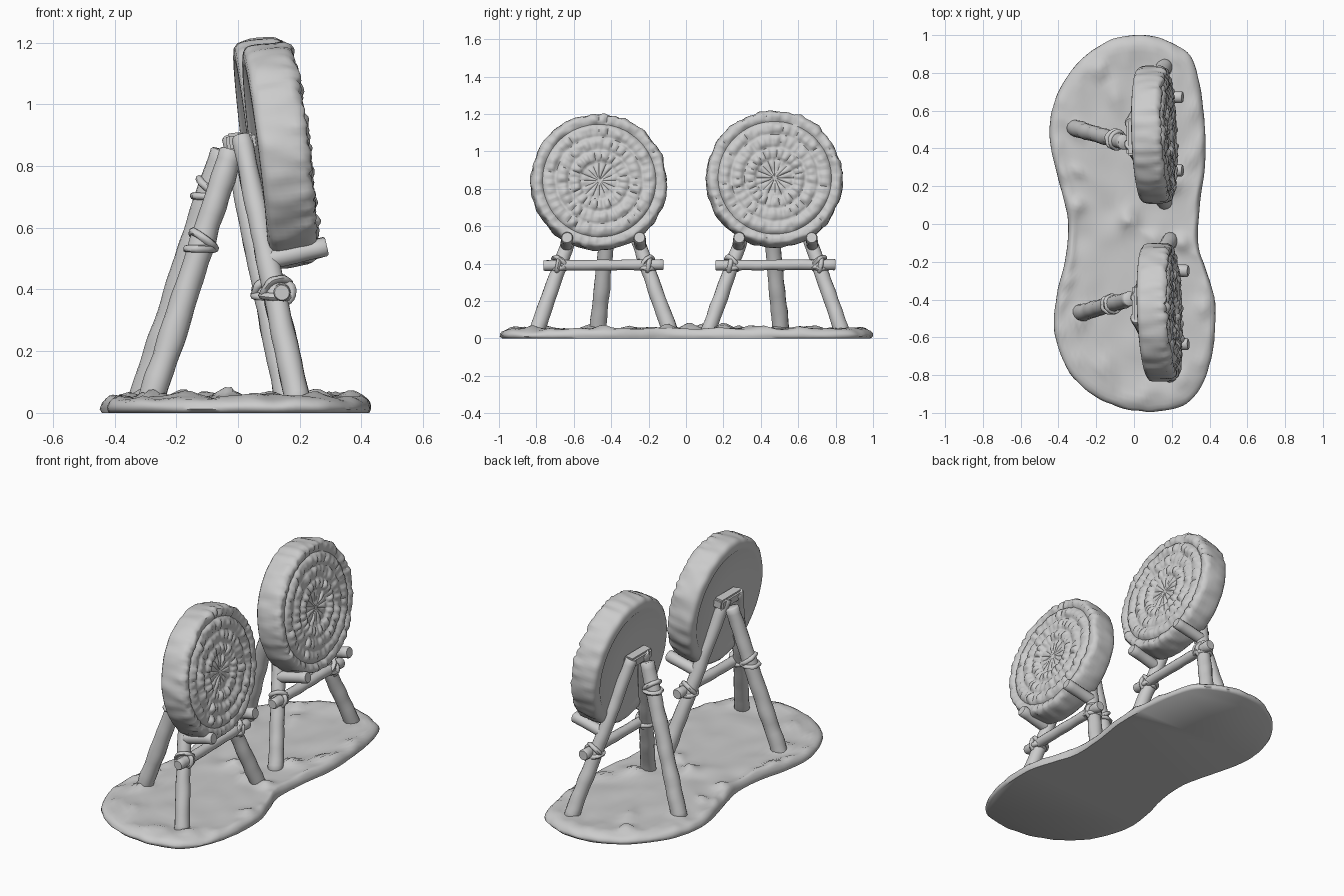
import bpy, bmesh, math, random
from mathutils import Vector, Matrix, noise

if "Cube" in bpy.data.objects:
    bpy.data.objects.remove(bpy.data.objects["Cube"])

random.seed(4)
GREY = bpy.data.materials.new("plain grey")
GREY.diffuse_color = (0.6, 0.6, 0.6, 1)
GREY.use_nodes = True
GREY.node_tree.nodes["Principled BSDF"].inputs["Base Color"].default_value = GREY.diffuse_color


def finish(name, bm, angle=50):
    bmesh.ops.recalc_face_normals(bm, faces=bm.faces)
    me = bpy.data.meshes.new(name)
    bm.to_mesh(me)
    bm.free()
    me.materials.append(GREY)
    ob = bpy.data.objects.new(name, me)
    bpy.context.collection.objects.link(ob)
    bpy.ops.object.select_all(action='DESELECT')
    ob.select_set(True)
    bpy.context.view_layer.objects.active = ob
    bpy.ops.object.shade_smooth_by_angle(angle=math.radians(angle))
    return ob


def skin(bm, rings):
    """Bridge a list of closed vertex rings and cap both ends."""
    n = len(rings[0])
    for a, b in zip(rings, rings[1:]):
        for i in range(n):
            j = (i + 1) % n
            bm.faces.new((a[i], a[j], b[j], b[i]))
    bm.faces.new(rings[0])
    bm.faces.new(rings[-1])


def pole(name, a, b, r0, r1, rough=0.12, sides=14):
    """Slightly knotty wooden pole from a to b."""
    a, b = Vector(a), Vector(b)
    d = b - a
    q = d.to_track_quat('Z', 'Y')
    rows = max(5, int(d.length / 0.03))
    bm = bmesh.new()
    rings = []
    for k in range(-1, rows + 2):
        t = min(max(k / rows, 0), 1)
        r = (r0 + (r1 - r0) * t) * (0.86 if k in (-1, rows + 1) else 1)
        ring = []
        for i in range(sides):
            w = 2 * math.pi * i / sides
            dirn = q @ Vector((math.cos(w), math.sin(w), 0))
            p = a + d * t + dirn * r
            p += dirn * r * rough * noise.noise(p * 14)
            if k in (-1, rows + 1):
                p += d.normalized() * (0.006 if k > 0 else -0.006)
            ring.append(bm.verts.new(p))
        rings.append(ring)
    skin(bm, rings)
    return finish(name, bm)


def rope(name, c, axis, R, r, tilt=0.0):
    """Lumpy rope ring wound round an axis."""
    q = Vector(axis).to_track_quat('Z', 'Y') @ Matrix.Rotation(tilt, 3, 'X').to_quaternion()
    bm = bmesh.new()
    n, m = 24, 8
    grid = []
    for i in range(n):
        u = 2 * math.pi * i / n
        row = []
        for j in range(m):
            v = 2 * math.pi * j / m
            p = Vector(((R + r * math.cos(v)) * math.cos(u),
                        (R + r * math.cos(v)) * math.sin(u), r * math.sin(v)))
            p = Vector(c) + q @ (p * (1 + 0.14 * noise.noise(p * 30 + Vector(c) * 9)))
            row.append(bm.verts.new(p))
        grid.append(row)
    for i in range(n):
        for j in range(m):
            k, l = (i + 1) % n, (j + 1) % m
            bm.faces.new((grid[i][j], grid[k][j], grid[k][l], grid[i][l]))
    finish(name, bm)


# ---- ground: peanut outline, lumpy top, flat underside
OUT = [(0, 1), (.12, .99), (.22, .95), (.31, .87), (.36, .66), (.38, .36), (.35, .12), (.34, -.1),
       (.38, -.24), (.43, -.42), (.42, -.65), (.37, -.83), (.28, -.95), (.14, -.99), (0, -.99),
       (-.18, -.93), (-.34, -.79), (-.42, -.58), (-.41, -.38), (-.36, -.17), (-.35, .02),
       (-.39, .2), (-.44, .4), (-.44, .57), (-.39, .72), (-.29, .86), (-.14, .97)]


def outline(steps=6):
    pts = [Vector(p) for p in OUT]
    n, res = len(pts), []
    for i in range(n):
        p0, p1, p2, p3 = (pts[(i + k - 1) % n] for k in range(4))
        for s in range(steps):
            t = s / steps
            res.append(0.5 * (2 * p1 + (p2 - p0) * t + (2 * p0 - 5 * p1 + 4 * p2 - p3) * t * t
                              + (3 * p1 - p0 - 3 * p2 + p3) * t ** 3))
    return res


MOUNDS = [(-.1, .67, .03, .05), (-.03, .02, .035, .06), (-.3, .1, .03, .05), (.3, .35, .03, .06),
          (.25, -.1, .035, .06), (-.18, .82, .03, .04), (-.35, -.3, .02, .05), (.32, .6, .02, .06),
          (-.3, .28, .025, .04), (.1, -.08, .025, .06), (-.15, -.75, .02, .06), (.25, -.82, .02, .05),
          (.2, .2, .03, .05), (.36, -.45, .02, .05), (-.28, -.5, .03, .06), (-.29, .5, .03, .06)]


def ground_z(x, y, s):
    z = 0.048 + 0.012 * noise.noise(Vector((x * 7, y * 7, 1)))
    z += sum(h * math.exp(-((x - a) ** 2 + (y - b) ** 2) / (w * w * .6)) for a, b, h, w in MOUNDS)
    edge = max(0, 1 - abs(s - .9) / .12)
    return z + edge * 0.022 * max(0, noise.noise(Vector((x * 13, y * 13, 5))) + .2)


bm = bmesh.new()
rings = []
path = outline()
for s, f in [(.985, 0), (1, .25), (.997, .5), (.985, .75), (.965, .9), (.94, 1), (.91, 1), (.87, 1), (.83, 1),
             (.78, 1), (.72, 1), (.66, 1), (.6, 1), (.53, 1), (.46, 1), (.39, 1), (.32, 1), (.25, 1),
             (.18, 1), (.11, 1), (.05, 1)]:
    ring = []
    for p in path:
        k = s * (1 + (.008 * noise.noise(Vector((p.x * 14, p.y * 14, f * 2))) if f < 1 else 0))
        x, y = p.x * k, p.y * min(k, 1)
        ring.append(bm.verts.new((x, y, f * ground_z(x, y, s))))
    rings.append(ring)
skin(bm, rings)
finish("ground_base", bm, 60)

# ---- straw target: revolved profile with woven rings on the face
RAD, HALF, SEG = 0.362, 0.075, 144
BANDS = [(.0, .10, 16), (.10, .165, 24), (.165, .235, 32), (.235, .30, 40), (.30, RAD, 46)]


def face_height(r, w, seed):
    for k, (r0, r1, n) in enumerate(BANDS):
        if r <= r1 or k == len(BANDS) - 1:
            t = min(max((r - r0) / (r1 - r0), 0), 1)
            u = w / (2 * math.pi) * n + k * .37
            cell = noise.cell(Vector((math.floor(u) % n + .5, k * 7.5 + .5, seed)))
            strand = abs(math.sin(math.pi * u)) ** .6
            if k == 0:
                return 0.004 + 0.016 * t * strand * (.6 + .5 * cell) * math.sin(math.pi * min(t, .95)) ** .4
            return (0.008 if k < 4 else 0) + math.sin(math.pi * t) ** .7 * (
                0.008 + 0.010 * strand + 0.006 * cell)


def target(name, loc, turn, seed):
    prof = [(-HALF + .006, .02, 0), (-HALF + .006, .15, 0), (-HALF + .006, .295, 0), (-HALF, .305, 0),
            (-HALF, .325, 0), (-HALF + .004, .345, .3), (-HALF + .015, RAD - .004, .7), (-.045, RAD, 1),
            (-.02, RAD + .003, 1), (.005, RAD + .003, 1), (.03, RAD + .002, 1),
            (.052, RAD, 1.3), (HALF - .01, RAD - .003, 1.5)]
    rows = 44
    prof += [(None, RAD - .012 - (RAD - .018) * i / rows, .5 if i < 3 else 0) for i in range(rows + 1)]
    M = (Matrix.Translation(loc) @ Matrix.Rotation(turn, 4, 'Z') @ Matrix.Rotation(math.radians(-7), 4, 'Y'))
    bm = bmesh.new()
    rings = []
    for x, r, rough in prof:
        ring = []
        for i in range(SEG):
            w = 2 * math.pi * i / SEG
            c, s = math.cos(w), math.sin(w)
            rr = r + rough * (.009 * noise.noise(Vector((c * 7, s * 7, seed + r * 3 + (x or .1) * 9)))
                              + .004 * (abs(math.sin(20 * w)) - .5) * (1 if (x or 1) > .04 else .2))
            xx = x if x is not None else HALF - .004 + face_height(r, w, seed) + \
                .007 * noise.noise(Vector((c * r * 30, s * r * 30, seed)))
            ring.append(bm.verts.new(M @ Vector((xx, rr * c, rr * s))))
        rings.append(ring)
    skin(bm, rings)
    finish(name, bm, 60)


# ---- one easel with its target
def stand(tag, dx, y, ydisc, zdisc, turn, z_tie, inward):
    target(tag + "_target", (0.13 + dx, ydisc, zdisc), turn, 3.3 if y > 0 else 8.1)
    for side, label in ((-1, "near"), (1, "far")):
        foot = Vector((.195 + dx, y + side * .36, .03))
        top = Vector((.012 + dx, y + side * .055, .89))
        axis = top - foot
        pole(f"{tag}_{label}_front_leg", foot, top, .042, .033)
        at = lambda z: foot + axis * ((z - foot.z) / axis.z)
        # support peg under the target
        p = at(.50)
        pole(f"{tag}_{label}_peg", (p.x, y + side * .198, .495), (.282 + dx, y + side * .194, .538),
             .032, .032, .08)
        # rope lashing where crossbar meets the leg
        c = at(.39)
        rope(f"{tag}_{label}_lashing_a", c + Vector((.006, 0, .012)), axis, .042, .013, .5)
        rope(f"{tag}_{label}_lashing_b", c + Vector((.006, 0, -.012)), axis, .042, .013, -.5)
        rope(f"{tag}_{label}_lashing_c", c + Vector((.02, side * .01, 0)), (0, 1, 0), .036, .013, .2)
    pole(tag + "_crossbar", (.143 + dx, y - .315, .39), (.143 + dx, y + .315, .395), .029, .029)
    # rear prop leg with its rope tie
    a, b = Vector((-.285 + dx, y + inward * .03, .03)), Vector((-.022 + dx, y - inward * .045, .845))
    pole(tag + "_rear_leg", a, b, .045, .040)
    c = a + (b - a) * ((z_tie - a.z) / (b.z - a.z))
    rope(tag + "_rear_tie_a", c, b - a, .044, .013, .35)
    rope(tag + "_rear_tie_b", c - (b - a) * .035, b - a, .045, .012, -.3)
    # top block joining the legs
    bm = bmesh.new()
    bmesh.ops.create_cube(bm, size=1, matrix=Matrix.Translation((.025 + dx, y - inward * .02, .878))
                          @ Matrix.Rotation(math.radians(-7), 4, 'Y') @ Matrix.Diagonal((.065, .19, .06, 1)))
    bmesh.ops.bevel(bm, geom=bm.edges[:], offset=.01, segments=2, affect='EDGES')
    finish(tag + "_top_block", bm)


stand("front", 0.0, -.442, -.467, .835, math.radians(2.5), .56, -1)
stand("back", -.03, .478, .472, .85, math.radians(2), .73, 1)
